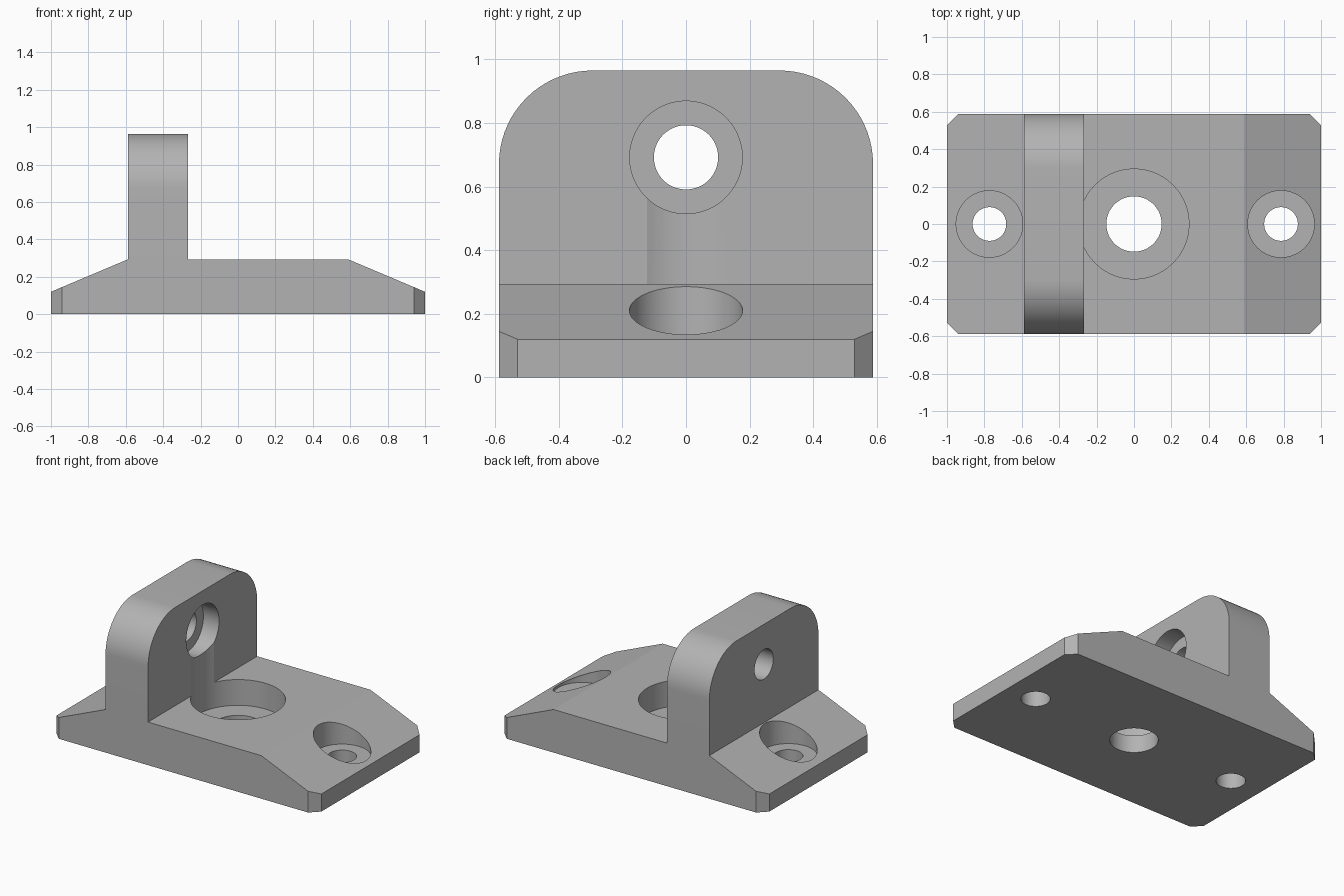
import bpy, bmesh, math
from mathutils import Vector

cube = bpy.data.objects.get("Cube")
if cube:
    bpy.data.objects.remove(cube, do_unlink=True)

grey = bpy.data.materials.new("plain grey")
grey.use_nodes = True
colour = (0.45, 0.45, 0.45, 1)
grey.diffuse_color = colour
grey.node_tree.nodes["Principled BSDF"].inputs["Base Color"].default_value = colour

HALF_DEPTH = 0.588
WEB = 0.118          # material left under each counterbore
WALL_BACK, WALL_FRONT = -0.588, -0.267
BORE_Z = 0.692


def prism(name, outline, direction):
    """Extrude a closed outline of 3D points along a direction."""
    bm = bmesh.new()
    face = bm.faces.new([bm.verts.new(p) for p in outline])
    out = bmesh.ops.extrude_face_region(bm, geom=[face])
    moved = [v for v in out["geom"] if isinstance(v, bmesh.types.BMVert)]
    bmesh.ops.translate(bm, verts=moved, vec=Vector(direction))
    bmesh.ops.recalc_face_normals(bm, faces=bm.faces)
    mesh = bpy.data.meshes.new(name)
    bm.to_mesh(mesh)
    bm.free()
    mesh.materials.append(grey)
    obj = bpy.data.objects.new(name, mesh)
    bpy.context.collection.objects.link(obj)
    return obj


def cylinder(name, centre, radius, length, axis="Z", sides=64):
    """Cylinder starting at centre and running along +axis."""
    c = Vector(centre)
    ring = []
    for i in range(sides):
        a = math.tau * (i + 0.5) / sides
        u, v = radius * math.cos(a), radius * math.sin(a)
        ring.append(c + Vector((u, v, 0) if axis == "Z" else (0, u, v)))
    return prism(name, ring, (0, 0, length) if axis == "Z" else (length, 0, 0))


def combine(target, tool, operation):
    mod = target.modifiers.new(operation.lower(), "BOOLEAN")
    mod.operation, mod.solver, mod.object = operation, "EXACT", tool
    bpy.context.view_layer.objects.active = target
    bpy.ops.object.modifier_apply(modifier=mod.name)
    bpy.data.objects.remove(tool, do_unlink=True)


# Base with sloping ends
side = [(-1, 0), (1, 0), (1, 0.12), (0.588, 0.294), (-0.588, 0.294), (-1, 0.12)]
bracket = prism("mounting_bracket", [(x, -HALF_DEPTH, z) for x, z in side],
                (0, 2 * HALF_DEPTH, 0))

# Chamfered vertical corners
c = 0.059
plan = []
for sx, sy in ((1, 1), (-1, 1), (-1, -1), (1, -1)):
    pair = [(sx, sy * (HALF_DEPTH - c), -0.1), (sx * (1 - c), sy * HALF_DEPTH, -0.1)]
    plan += pair if sx * sy > 0 else pair[::-1]
combine(bracket, prism("corner_trim", plan, (0, 0, 1)), "INTERSECT")

# Upright wall with rounded top corners
r, top = 0.294, 0.965
outline = [(WALL_BACK, -HALF_DEPTH, 0.15), (WALL_BACK, HALF_DEPTH, 0.15)]
for centre_y, start in ((HALF_DEPTH - r, 0), (r - HALF_DEPTH, 90)):
    for i in range(19):
        a = math.radians(start + i * 5)
        outline.append((WALL_BACK, centre_y + r * math.cos(a), top - r + r * math.sin(a)))
combine(bracket, prism("upright_wall", outline, (WALL_FRONT - WALL_BACK, 0, 0)), "UNION")

# Vertical counterbored holes: x, hole radius, counterbore radius, counterbore top
for x, hole, bore, height in ((0, 0.148, 0.294, BORE_Z), (-0.773, 0.09, 0.178, 0.5),
                              (0.786, 0.09, 0.178, 0.5)):
    combine(bracket, cylinder("counterbore", (x, 0, WEB), bore, height - WEB), "DIFFERENCE")
    combine(bracket, cylinder("screw_hole", (x, 0, -0.1), hole, 0.4), "DIFFERENCE")

# Horizontal counterbored hole through the wall
combine(bracket, cylinder("wall_counterbore", (WALL_FRONT - WEB, 0, BORE_Z), 0.177, 0.3, "X"),
        "DIFFERENCE")
combine(bracket, cylinder("wall_hole", (-0.8, 0, BORE_Z), 0.101, 0.7, "X"), "DIFFERENCE")

bpy.ops.object.select_all(action="DESELECT")
bracket.select_set(True)
bpy.context.view_layer.objects.active = bracket
bpy.ops.object.shade_smooth_by_angle(angle=math.radians(20))
